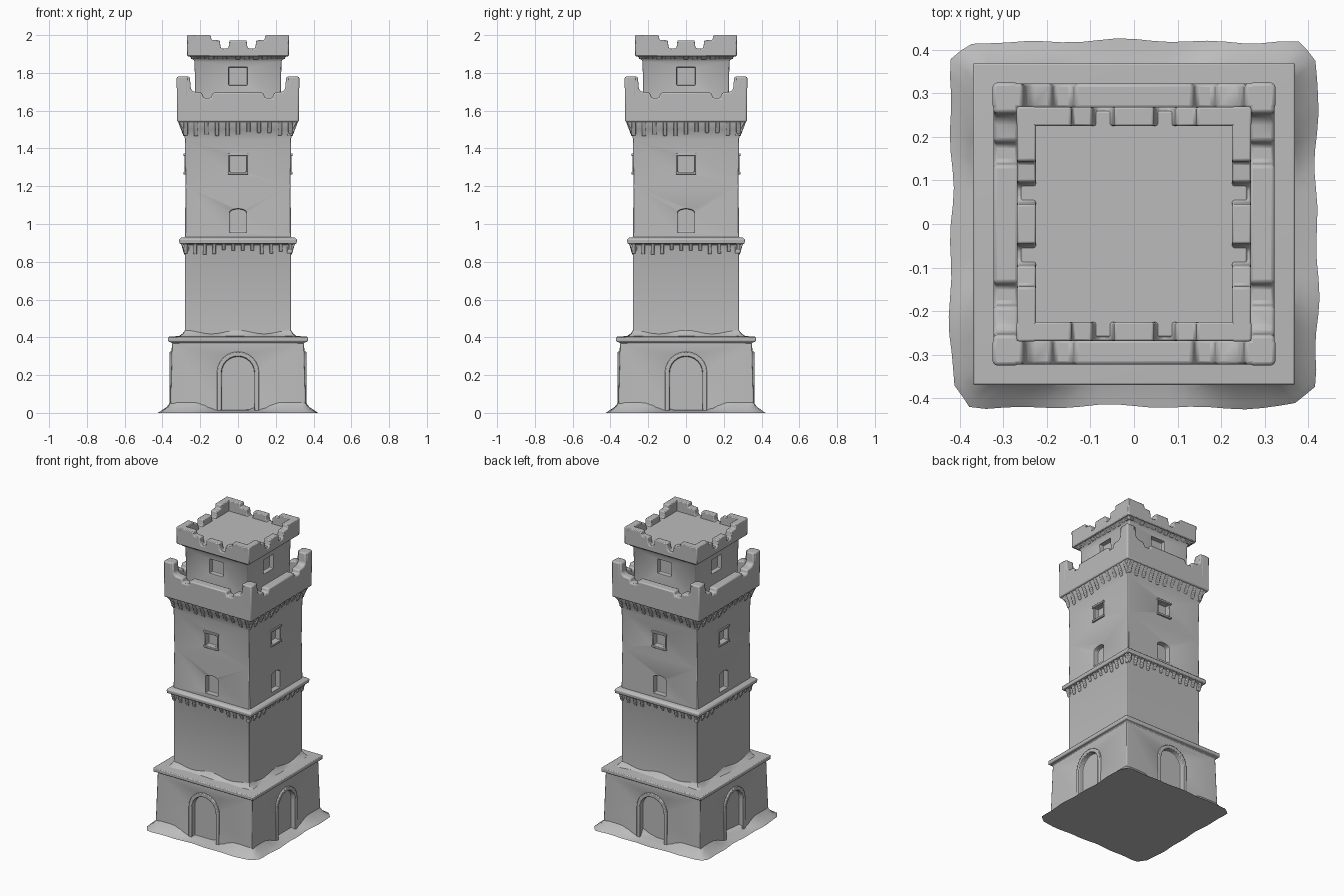
import bpy, bmesh, math, random
from mathutils import Matrix

random.seed(4)
if "Cube" in bpy.data.objects:
    bpy.data.objects.remove(bpy.data.objects["Cube"])

stone = bpy.data.materials.new("grey stone")
stone.use_nodes = True
grey = (0.5, 0.5, 0.5, 1)
stone.diffuse_color = grey
stone.node_tree.nodes["Principled BSDF"].inputs["Base Color"].default_value = grey


def finish(bm, name, bevel=0.0, cutter=None, helper=False):
    bmesh.ops.recalc_face_normals(bm, faces=bm.faces)
    mesh = bpy.data.meshes.new(name)
    bm.to_mesh(mesh)
    bm.free()
    ob = bpy.data.objects.new(name, mesh)
    bpy.context.collection.objects.link(ob)
    mesh.materials.append(stone)
    if helper:
        ob.hide_render = True
        ob.hide_viewport = True
        return ob
    if cutter:
        cut = ob.modifiers.new("openings", 'BOOLEAN')
        cut.object = cutter
        cut.solver = 'EXACT'
    if bevel:
        soft = ob.modifiers.new("soft edges", 'BEVEL')
        soft.width = bevel
        soft.segments = 2
        soft.limit_method = 'ANGLE'
        soft.angle_limit = math.radians(35)
    bpy.ops.object.select_all(action='DESELECT')
    ob.select_set(True)
    bpy.context.view_layer.objects.active = ob
    bpy.ops.object.shade_smooth_by_angle(angle=math.radians(40))
    return ob


def tower_body(name, profile, **kw):
    """Stack square rings given as (half width, height)."""
    bm = bmesh.new()
    rings = [[bm.verts.new((sx * h, sy * h, z)) for sx, sy in
              ((-1, -1), (1, -1), (1, 1), (-1, 1))] for h, z in profile]
    for a, b in zip(rings, rings[1:]):
        for i in range(4):
            j = (i + 1) % 4
            bm.faces.new((a[i], a[j], b[j], b[i]))
    bm.faces.new(rings[0])
    bm.faces.new(rings[-1])
    return finish(bm, name, **kw)


def on_sides(bm, outline, near, far, low_far=None):
    """Extrude an (x, z) outline from near to far on all four sides."""
    mid = sum(z for x, z in outline) / len(outline)
    for k in range(4):
        rot = Matrix.Rotation(k * math.pi / 2, 3, 'Z')
        inner = [bm.verts.new(rot @ Matrix.Identity(3) @ vec(x, -near, z)) for x, z in outline]
        outer = [bm.verts.new(rot @ vec(x, -(low_far if low_far and z < mid else far), z))
                 for x, z in outline]
        n = len(outline)
        bm.faces.new(inner)
        bm.faces.new(outer)
        for i in range(n):
            j = (i + 1) % n
            bm.faces.new((inner[i], inner[j], outer[j], outer[i]))


def vec(x, y, z):
    return Matrix.Translation((x, y, z)).to_translation()


def rect(x0, x1, z0, z1):
    return [(x0, z0), (x1, z0), (x1, z1), (x0, z1)]


def arch(half, bottom, top, rise):
    spring = top - rise
    curve = [(half * math.cos(t * math.pi / 12), spring + rise * math.sin(t * math.pi / 12))
             for t in range(13)]
    return [(half, bottom)] + curve + [(-half, bottom)]


def mirrored(right_half):
    return right_half + [(-x, z) for x, z in reversed(right_half)]


# Cutters for doors and windows
bm = bmesh.new()
on_sides(bm, arch(0.088, 0.012, 0.30, 0.088), 0.33, 0.45)
door_cutter = finish(bm, "door_cutter", helper=True)

bm = bmesh.new()
on_sides(bm, arch(0.045, 0.955, 1.08, 0.02), 0.245, 0.35)
on_sides(bm, rect(-0.043, 0.043, 1.275, 1.362), 0.245, 0.35)
shaft_cutter = finish(bm, "shaft_window_cutter", helper=True)

bm = bmesh.new()
on_sides(bm, rect(-0.05, 0.05, 1.735, 1.83), 0.198, 0.30)
turret_cutter = finish(bm, "turret_window_cutter", helper=True)

# Main masses
tower_body("base", [(0.36, 0), (0.35, 0.372), (0.37, 0.378), (0.37, 0.403), (0.30, 0.408)],
           bevel=0.005, cutter=door_cutter)
tower_body("shaft", [(0.283, 0.39), (0.28, 0.45), (0.28, 0.865), (0.288, 0.892), (0.31, 0.896),
                     (0.312, 0.918), (0.302, 0.927), (0.281, 0.93), (0.278, 1.2), (0.281, 1.45),
                     (0.29, 1.50), (0.312, 1.538), (0.312, 1.61)],
           bevel=0.004, cutter=shaft_cutter)
tower_body("turret", [(0.225, 1.60), (0.23, 1.86), (0.238, 1.875), (0.26, 1.89), (0.26, 1.93)],
           bevel=0.005, cutter=turret_cutter)

# Door surrounds
bm = bmesh.new()
outer = arch(0.112, 0.005, 0.324, 0.112)
inner = arch(0.088, 0.005, 0.30, 0.088)
on_sides(bm, outer + inner[::-1], 0.335, 0.363)
finish(bm, "door_surrounds", bevel=0.004)

# Window lintels, sills and jambs
bm = bmesh.new()
for z in (1.262, 1.36):
    on_sides(bm, rect(-0.054, 0.054, z, z + 0.014), 0.265, 0.289)
for x in (-0.05, 0.042):
    on_sides(bm, rect(x, x + 0.008, 1.27, 1.365), 0.265, 0.283)
finish(bm, "window_frames", bevel=0.003)

# Lower battlements with tall corner posts
bm = bmesh.new()
on_sides(bm, mirrored([(0.322, 1.54), (0.325, 1.78), (0.255, 1.78), (0.25, 1.715), (0.235, 1.70),
                       (0.19, 1.695), (0.183, 1.668), (0.142, 1.668), (0.135, 1.695)]),
         0.265, 0.323)
finish(bm, "lower_battlements", bevel=0.008)

# Crown battlements
bm = bmesh.new()
on_sides(bm, mirrored([(0.266, 1.888), (0.27, 2.0), (0.145, 2.0), (0.14, 1.975), (0.097, 1.972),
                       (0.092, 1.935), (0.082, 1.925), (0.06, 1.925), (0.05, 1.935),
                       (0.045, 1.972)]), 0.225, 0.269)
finish(bm, "crown_battlements", bevel=0.005)


def corbels(name, count, reach, width, z0, z1, near, foot, head, jitter):
    bm = bmesh.new()
    for i in range(count):
        x = -reach + 2 * reach * i / (count - 1)
        low = z0 + random.uniform(-jitter, jitter)
        on_sides(bm, rect(x - width, x + width, low, z1), near, head, foot)
    finish(bm, name, bevel=0.004)


# Rows of hanging brackets below each ledge
corbels("upper_corbels", 11, 0.277, 0.011, 1.475, 1.542, 0.26, 0.288, 0.318, 0.012)
corbels("middle_corbels", 12, 0.277, 0.010, 0.85, 0.898, 0.26, 0.285, 0.302, 0.015)
corbels("crown_corbels", 11, 0.235, 0.014, 1.872, 1.892, 0.21, 0.24, 0.262, 0.002)


def drift(name, outer, inner, floor, height, wobble, corner):
    """Irregular sloping skirt around a square wall."""
    bm = bmesh.new()
    n = 20
    square = []
    for k in range(4):
        rot = Matrix.Rotation(k * math.pi / 2, 3, 'Z')
        square += [(rot @ vec(-1 + 2 * i / n, -1, 0), abs(-1 + 2 * i / n)) for i in range(n)]
    rings = [[], [], [], []]
    for i, (p, u) in enumerate(square):
        size = abs(p.x) + abs(p.y)
        clip = min(1, corner / size)
        wave = 1 + wobble * math.sin(i * 0.9) * math.cos(i * 0.37)
        h = height(u)
        for ring, t, lift in zip(rings, (1, 0.8, 0.35, 0), (0, 0.16, 0.5, 1)):
            r = (inner + (outer - inner) * t) * (1 + (wave - 1) * t)
            q = p * r * (1 + (clip - 1) * t)
            ring.append(bm.verts.new((q.x, q.y, floor + h * lift)))
    for a, b in zip(rings, rings[1:]):
        for i in range(len(a)):
            j = (i + 1) % len(a)
            bm.faces.new((a[i], a[j], b[j], b[i]))
    bm.faces.new(rings[0])
    bm.faces.new(rings[-1])
    finish(bm, name)


def ground_height(u):
    t = max(0, min(1, (u - 0.25) / 0.4))
    return 0.014 + 0.05 * t * t * (3 - 2 * t)


def ledge_height(u):
    return 0.018 + 0.02 * math.cos(u * math.pi) ** 2


# Weathered skirts at the ground and on the base ledge
drift("ground_skirt", 0.42, 0.352, 0, ground_height, 0.015, 1.88)
drift("ledge_drift", 0.315, 0.279, 0.402, ledge_height, 0.02, 1.94)
